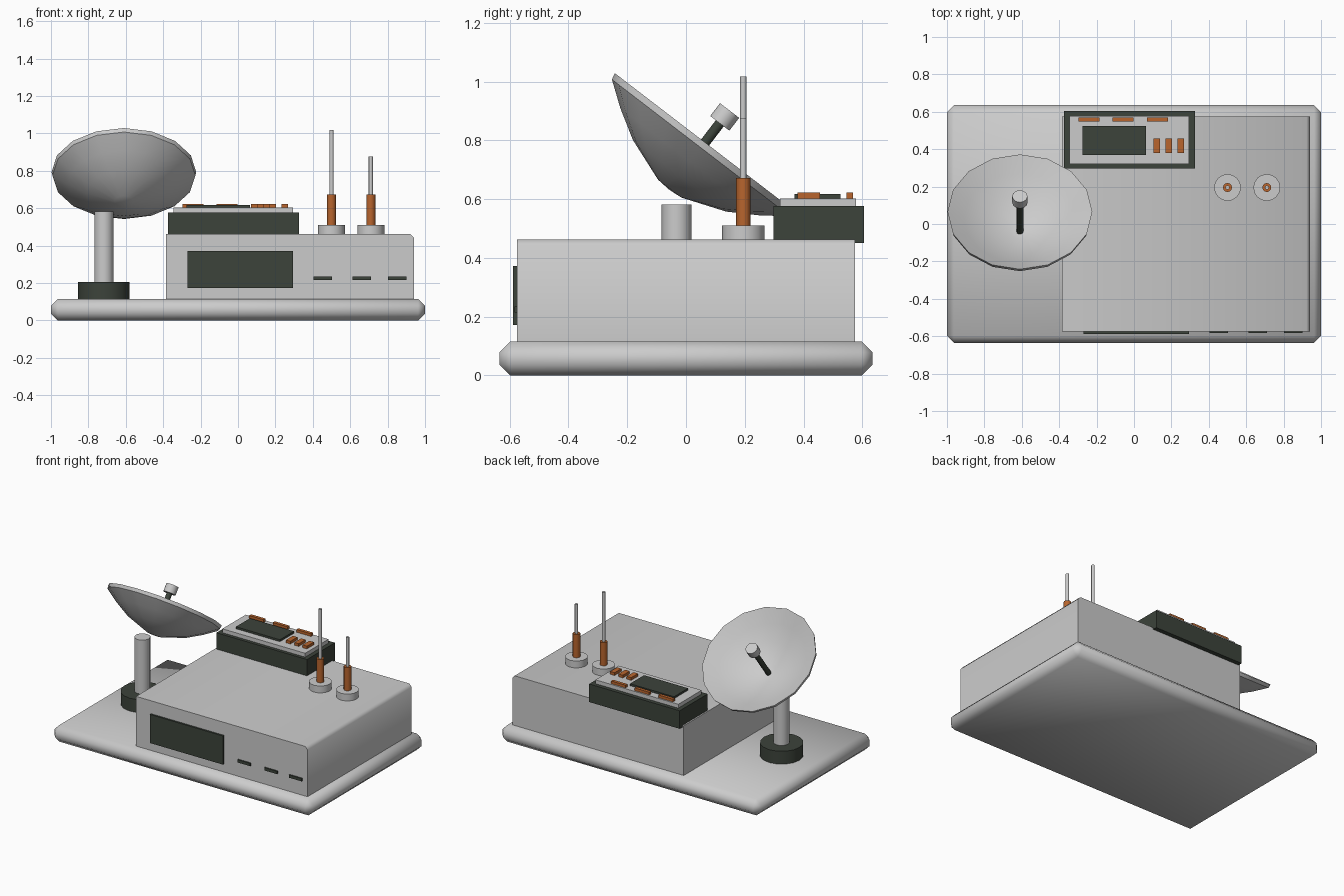
import bpy, bmesh, math
from mathutils import Matrix, Vector

if "Cube" in bpy.data.objects:
    bpy.data.objects.remove(bpy.data.objects["Cube"])


def material(name, rgb):
    m = bpy.data.materials.new(name)
    m.diffuse_color = (*rgb, 1)
    m.use_nodes = True
    m.node_tree.nodes["Principled BSDF"].inputs["Base Color"].default_value = m.diffuse_color
    return m


GREY = material("light_grey", (0.60, 0.60, 0.60))
DARK = material("dark_green_grey", (0.045, 0.056, 0.043))
ORANGE = material("copper_orange", (0.48, 0.13, 0.027))


def finish(name, bm, mat, smooth=None):
    bmesh.ops.recalc_face_normals(bm, faces=bm.faces)
    me = bpy.data.meshes.new(name)
    bm.to_mesh(me)
    bm.free()
    ob = bpy.data.objects.new(name, me)
    bpy.context.collection.objects.link(ob)
    me.materials.append(mat)
    if smooth:
        bpy.ops.object.select_all(action='DESELECT')
        bpy.context.view_layer.objects.active = ob
        ob.select_set(True)
        bpy.ops.object.shade_smooth_by_angle(angle=math.radians(smooth))
    return ob


def box(name, x, y, z, mat, bevel=0, smooth=None):
    bm = bmesh.new()
    bmesh.ops.create_cube(bm, size=1)
    for v in bm.verts:
        v.co = Vector([(r[0] + r[1]) / 2 + c * (r[1] - r[0]) for r, c in zip((x, y, z), v.co)])
    if bevel:
        bmesh.ops.bevel(bm, geom=bm.edges[:], offset=bevel, segments=1, affect='EDGES')
    return finish(name, bm, mat, smooth)


def lathe(name, profile, mat, matrix, sides=16, smooth=40):
    """Revolve (radius, height) points around local z."""
    bm = bmesh.new()
    vs = [bm.verts.new((r, 0, h)) for r, h in profile]
    es = [bm.edges.new(p) for p in zip(vs, vs[1:])]
    bmesh.ops.spin(bm, geom=vs + es, cent=(0, 0, 0), axis=(0, 0, 1),
                   angle=math.tau, steps=sides)
    bmesh.ops.remove_doubles(bm, verts=bm.verts, dist=1e-4)
    bm.transform(matrix)
    return finish(name, bm, mat, smooth)


def cylinder(name, r, z0, z1, mat, matrix, sides=16):
    return lathe(name, [(0, z0), (r, z0), (r, z1), (0, z1)], mat, matrix, sides)


# Base slab, softly shaded over its chamfers
box("base", (-1, 1), (-0.635, 0.635), (0, 0.115), GREY, 0.037, 180)

# Main body: profile with a chamfered right top edge, extruded along y
bm = bmesh.new()
outline = [(-0.385, 0.11), (0.94, 0.11), (0.94, 0.442), (0.922, 0.462), (-0.385, 0.462)]
face = bm.faces.new([bm.verts.new((x, -0.575, z)) for x, z in outline])
new = bmesh.ops.extrude_face_region(bm, geom=[face])["geom"]
bmesh.ops.translate(bm, verts=[g for g in new if isinstance(g, bmesh.types.BMVert)],
                    vec=(0, 1.15, 0))
finish("main_body", bm, GREY, 60)

# Front screen and slots
box("front_screen", (-0.27, 0.295), (-0.588, -0.57), (0.172, 0.372), DARK)
for i, x in enumerate((0.405, 0.612, 0.802)):
    box(f"front_slot_{i}", (x, x + 0.098), (-0.584, -0.57), (0.215, 0.235), DARK)

# Control panel on the roof
box("panel_housing", (-0.375, 0.325), (0.297, 0.605), (0.45, 0.576), DARK)
box("panel_plate", (-0.345, 0.295), (0.32, 0.578), (0.57, 0.603), GREY)
box("panel_screen", (-0.275, 0.065), (0.37, 0.525), (0.60, 0.617), DARK)
for i in range(3):
    x = -0.297 + 0.183 * i
    box(f"panel_strip_{i}", (x, x + 0.112), (0.547, 0.569), (0.60, 0.622), ORANGE)
    x = 0.105 + 0.064 * i
    box(f"panel_button_{i}", (x, x + 0.034), (0.38, 0.456), (0.60, 0.622), ORANGE)

# Two antennas
for i, (x, top) in enumerate(((0.5, 1.017), (0.71, 0.876))):
    at = Matrix.Translation((x, 0.195, 0))
    cylinder(f"antenna_foot_{i}", 0.072, 0.455, 0.51, GREY, at)
    cylinder(f"antenna_sleeve_{i}", 0.024, 0.505, 0.672, ORANGE, at, 12)
    cylinder(f"antenna_rod_{i}", 0.011, 0.665, top, GREY, at, 10)

# Dish pedestal
at = Matrix.Translation((-0.717, -0.032, 0))
cylinder("pedestal_foot", 0.138, 0.11, 0.205, DARK, at)
cylinder("pedestal_post", 0.051, 0.2, 0.582, GREY, at)

# Tilted dish with its feed
tilt = Matrix.Translation((-0.61, 0.065, 0.793)) @ Matrix.Rotation(math.radians(-37.5), 4, 'X')
lathe("dish", [(0, -0.202), (0.05, -0.198), (0.2, -0.143), (0.3, -0.083), (0.382, -0.023),
               (0.387, 0), (0.3, -0.058), (0.2, -0.118), (0.05, -0.172), (0, -0.175)],
      GREY, tilt)
cylinder("feed_rod", 0.018, -0.18, 0.09, DARK, tilt, 10)
cylinder("feed_knob", 0.041, 0.082, 0.137, GREY, tilt, 12)
